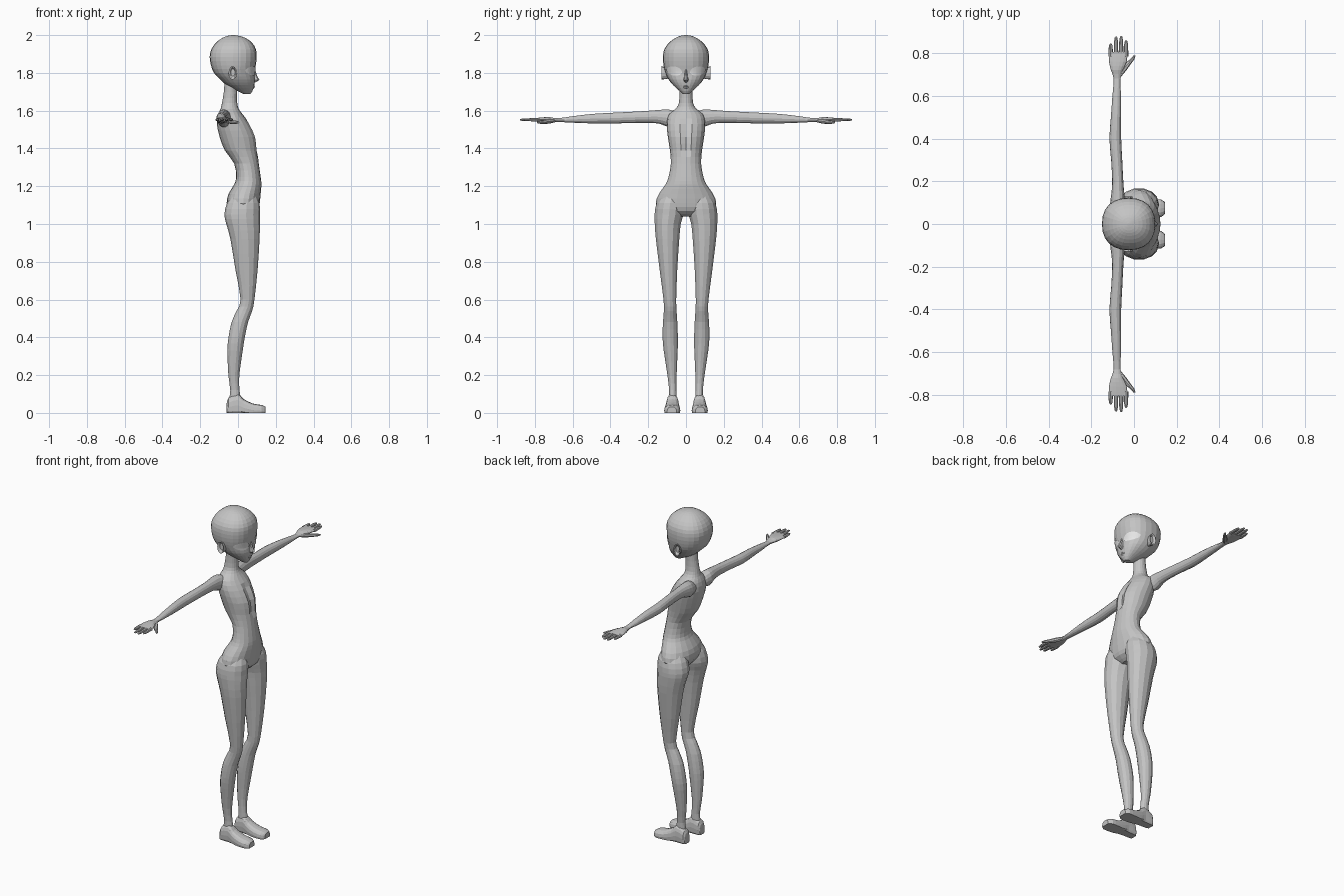
import bpy, bmesh, math
from mathutils import Vector

default_cube = bpy.data.objects.get("Cube")
if default_cube:
    bpy.data.objects.remove(default_cube, do_unlink=True)


def make_material(name, value):
    material = bpy.data.materials.new(name)
    material.use_nodes = True
    colour = (value, value, value, 1)
    material.diffuse_color = colour
    material.node_tree.nodes["Principled BSDF"].inputs["Base Color"].default_value = colour
    return material


skin = make_material("plain grey", 0.55)
eye_white = make_material("eye white", 0.9)


def refine(rows, steps):
    """Smoothly interpolate extra sections between the given ones."""
    result = []
    last = len(rows) - 1
    for i in range(last):
        before, start = rows[max(i - 1, 0)], rows[i]
        end, after = rows[i + 1], rows[min(i + 2, last)]
        for step in range(steps):
            f = step / steps
            row = []
            for a, b, c, d in zip(before, start, end, after):
                slope_in, slope_out = (c - a) / 2, (d - b) / 2
                bend = 3 * (c - b) - 2 * slope_in - slope_out
                twist = 2 * (b - c) + slope_in + slope_out
                row.append(b + f * (slope_in + f * (bend + f * twist)))
            result.append(row)
    result.append(list(rows[last]))
    return result


def finish(name, bm, mirrored, material):
    bmesh.ops.recalc_face_normals(bm, faces=bm.faces[:])
    mesh = bpy.data.meshes.new(name)
    bm.to_mesh(mesh)
    bm.free()
    mesh.materials.append(material)
    obj = bpy.data.objects.new(name, mesh)
    bpy.context.collection.objects.link(obj)
    if mirrored:
        modifier = obj.modifiers.new("Mirror", "MIRROR")
        modifier.use_axis = (False, True, False)
        modifier.use_mirror_merge = False
    return obj


def signed_power(value, power):
    return math.copysign(abs(value) ** power, value)


def loft(name, rows, axis="z", sides=16, steps=2, power=2.0, tweak=None, mirrored=True):
    """Skin rounded sections; each row is (position, u min, u max, v min, v max)."""
    bm = bmesh.new()
    rings = []
    for t, u0, u1, v0, v1 in refine(rows, steps):
        ring = []
        for k in range(sides):
            angle = math.tau * k / sides
            u = (u0 + u1) / 2 + (u1 - u0) / 2 * signed_power(math.cos(angle), 2 / power)
            v = (v0 + v1) / 2 + (v1 - v0) / 2 * signed_power(math.sin(angle), 2 / power)
            point = {"x": Vector((t, u, v)), "y": Vector((u, t, v)), "z": Vector((u, v, t))}[axis]
            if tweak:
                tweak(point, k)
            ring.append(bm.verts.new(point))
        rings.append(ring)
    for low, high in zip(rings, rings[1:]):
        for k in range(sides):
            n = (k + 1) % sides
            bm.faces.new((low[k], low[n], high[n], high[k]))
    bm.faces.new(rings[0])
    bm.faces.new(rings[-1])
    return finish(name, bm, mirrored, skin)


def symmetric(rows):
    """Turn (z, back, front, half width) into full sections."""
    return [(z, back, front, -half, half) for z, back, front, half in rows]


# Torso and neck, with a shallow crease down the chest
def chest_crease(point, k):
    if k == 0 and 1.37 < point.z < 1.54:
        point.x -= 0.014


torso = symmetric([
    (1.04, -.01, .07, .05), (1.07, -.04, .105, .13), (1.11, -.06, .115, .16),
    (1.16, -.05, .12, .143), (1.21, -.02, .124, .108), (1.25, -.01, .12, .092),
    (1.32, -.02, .11, .08), (1.39, -.07, .102, .085), (1.46, -.097, .095, .096),
    (1.53, -.112, .062, .102), (1.58, -.105, .025, .09), (1.61, -.092, .004, .055),
    (1.64, -.085, -.004, .038), (1.7, -.075, -.005, .034), (1.77, -.07, 0, .036)])
loft("torso_and_neck", torso, sides=20, tweak=chest_crease, mirrored=False)

# Head
head = symmetric([
    (1.688, .03, .066, .016), (1.705, -.005, .077, .035), (1.735, -.06, .086, .068),
    (1.765, -.095, .09, .092), (1.8, -.127, .087, .109), (1.84, -.143, .094, .119),
    (1.885, -.15, .099, .122), (1.925, -.141, .095, .115), (1.96, -.117, .074, .09),
    (1.985, -.083, .04, .056), (1.996, -.055, .005, .03), (2, -.03, -.02, .005)])
FACE_POWER = 2.3
loft("head", head, sides=24, power=FACE_POWER, mirrored=False)


def face_x(y, z):
    """Front surface of the head at a given side position and height."""
    rows = refine(head, 2)
    for low, high in zip(rows, rows[1:]):
        if low[0] <= z <= high[0]:
            f = (z - low[0]) / (high[0] - low[0])
            _, back, front, _, half = [a + (b - a) * f for a, b in zip(low, high)]
            reach = max(0, 1 - (abs(y) / half) ** FACE_POWER) ** (1 / FACE_POWER)
            return (back + front) / 2 + (front - back) / 2 * reach


# Almond eyes, as thin plates following the face
def build_eyes():
    bm = bmesh.new()
    columns = []
    for i in range(11):
        s = i / 5 - 1
        height = 0.024 * math.sqrt(max(0.02, 1 - s * s))
        y = 0.061 + 0.041 * s
        column = []
        for j in range(5):
            z = 1.81 + 0.005 * s + height * (j / 2 - 1)
            column.append(bm.verts.new((face_x(y, z) + 0.004, y + 0.001, z)))
        columns.append(column)
    for a, b in zip(columns, columns[1:]):
        for j in range(4):
            bm.faces.new((a[j], b[j], b[j + 1], a[j + 1]))
    eyes = finish("eyes", bm, True, eye_white)
    for polygon in eyes.data.polygons:
        if polygon.normal.x < 0:
            polygon.flip()


build_eyes()

# Nose and lips
loft("nose", symmetric([
    (1.748, .06, .088, .008), (1.763, .06, .113, .014),
    (1.78, .06, .103, .01), (1.82, .06, .09, .006)]), sides=8, mirrored=False)
loft("lips", symmetric([
    (1.714, .06, .08, .008), (1.721, .06, .088, .016), (1.725, .06, .086, .02),
    (1.729, .06, .09, .016), (1.735, .06, .086, .006)]), sides=8, steps=1, mirrored=False)

# Ears: a rim with a hollow inside it
loft("ears", [
    (.09, -.04, -.01, 1.77, 1.82), (.118, -.045, -.006, 1.766, 1.832),
    (.129, -.05, -.006, 1.764, 1.836), (.127, -.044, -.012, 1.772, 1.83),
    (.119, -.038, -.016, 1.782, 1.822)], axis="y", sides=12, steps=1)

# Legs
loft("legs", [
    (1.17, -.02, .09, .015, .12), (1.11, -.058, .114, .01, .158),
    (1.05, -.072, .116, .012, .168), (1, -.062, .116, .026, .167),
    (.92, -.04, .114, .034, .161), (.76, -.014, .104, .045, .141),
    (.6, .014, .087, .051, .12), (.54, -.008, .075, .049, .118),
    (.48, -.034, .053, .045, .123), (.4, -.05, .036, .042, .125),
    (.33, -.056, .025, .043, .119), (.2, -.051, .007, .049, .099),
    (.12, -.041, .008, .05, .09), (.05, -.05, .02, .048, .092)], sides=14)


# Feet with flat soles
def flat_sole(point, k):
    point.z = max(0, point.z)


loft("feet", [
    (-.06, .055, .09, -.02, .05), (-.05, .043, .102, -.02, .08),
    (0, .04, .103, -.02, .1), (.03, .036, .108, -.02, .073),
    (.08, .031, .114, -.02, .049), (.125, .032, .115, -.02, .042),
    (.146, .05, .1, -.02, .032)], axis="x", sides=16, power=2.6, tweak=flat_sole)

# Arms running into the palms
loft("arms_and_palms", [
    (.04, -.1, -.02, 1.52, 1.59), (.09, -.112, -.038, 1.512, 1.607),
    (.14, -.106, -.045, 1.53, 1.605), (.2, -.102, -.05, 1.535, 1.6),
    (.3, -.107, -.055, 1.534, 1.594), (.4, -.115, -.06, 1.531, 1.589),
    (.5, -.108, -.06, 1.532, 1.583), (.6, -.101, -.061, 1.536, 1.571),
    (.68, -.095, -.063, 1.54, 1.56), (.72, -.108, -.052, 1.538, 1.566),
    (.76, -.117, -.034, 1.541, 1.565), (.805, -.118, -.03, 1.544, 1.56)],
    axis="y", sides=14)

# Fingers, from the little finger to the index
for finger, root, tip in (("little", -.109, .845), ("ring", -.084, .878),
                          ("middle", -.06, .88), ("index", -.037, .86)):
    rows = []
    for along, radius in ((0, .011), (.4, .01), (.75, .009), (.95, .006), (1, .002)):
        y = .785 + (tip - .785) * along
        rows.append((y, root - radius, root + radius, 1.552 - radius * .8, 1.552 + radius * .8))
    loft(finger + "_fingers", rows, axis="y", sides=8, steps=1)

# Thumbs
loft("thumbs", [
    (.69, -.085, -.06, 1.54, 1.556), (.72, -.068, -.035, 1.532, 1.556),
    (.75, -.044, -.014, 1.53, 1.55), (.77, -.02, .001, 1.53, 1.547),
    (.788, -.003, .007, 1.534, 1.542)], axis="y", sides=8)
